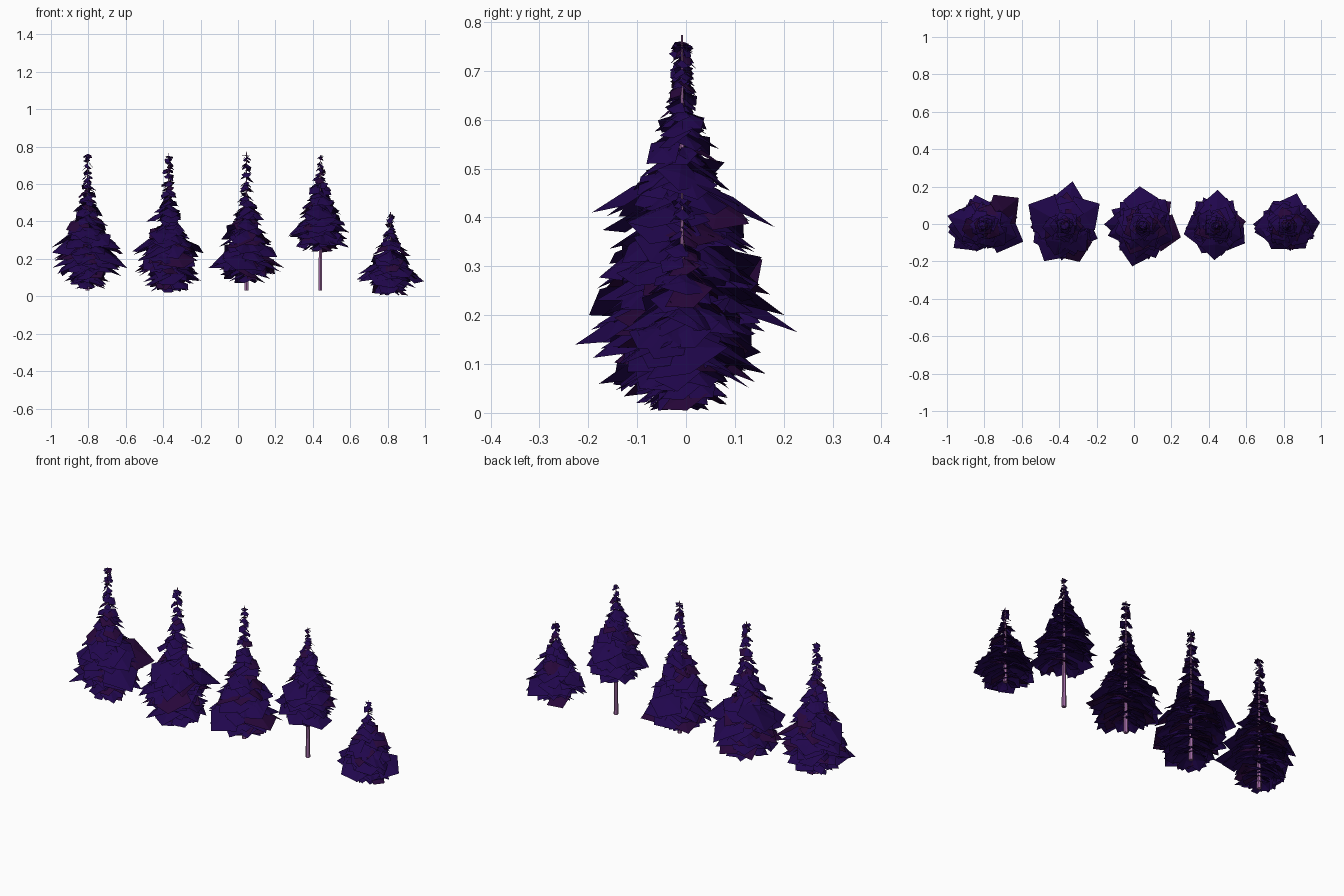
import bpy
import bmesh
import math
import random
from mathutils import Vector

if "Cube" in bpy.data.objects:
    bpy.data.objects.remove(bpy.data.objects["Cube"], do_unlink=True)

random.seed(7)
GOLDEN = math.pi * (3 - math.sqrt(5))


def material(name, rgb):
    mat = bpy.data.materials.new(name)
    mat.use_nodes = True
    colour = (*rgb, 1)
    mat.diffuse_color = colour
    bsdf = mat.node_tree.nodes["Principled BSDF"]
    bsdf.inputs["Base Color"].default_value = colour
    bsdf.inputs["Roughness"].default_value = 0.9
    return mat


VIOLET = material("dark violet needles", (0.0145, 0.002, 0.073))
PLUM = material("dark plum needles", (0.02, 0.002, 0.042))
BARK = material("mauve bark", (0.36, 0.15, 0.38))


def finish(name, bm, mats):
    mesh = bpy.data.meshes.new(name)
    bm.to_mesh(mesh)
    bm.free()
    for mat in mats:
        mesh.materials.append(mat)
    obj = bpy.data.objects.new(name, mesh)
    bpy.context.collection.objects.link(obj)
    return obj


def lookup(profile, z):
    """Interpolate the crown outline (height, fraction of full reach)."""
    for (z0, f0), (z1, f1) in zip(profile, profile[1:]):
        if z <= z1:
            return f0 + (f1 - f0) * max(0, z - z0) / (z1 - z0)
    return profile[-1][1]


def add_branch(bm, centre, angle, reach, tip_z, top):
    """A broad, folded, drooping kite-shaped branch pointing outwards."""
    out = Vector((math.cos(angle), math.sin(angle), 0))
    side = Vector((-out.y, out.x, random.uniform(-0.5, 0.5)))
    width = reach * random.uniform(0.36, 0.48) + 0.008
    rise = reach * random.uniform(0.35, 0.55) + 0.012
    root = centre + Vector((0, 0, min(tip_z + rise, top)))
    tip = centre + out * reach + Vector((0, 0, tip_z))
    ridge = root.lerp(tip, 0.55) + Vector((0, 0, reach * 0.07))
    wing = root.lerp(tip, random.uniform(0.45, 0.68))
    wing.z -= reach * 0.05
    points = [root, wing - side * width, tip, wing + side * width, ridge]
    for p in points:
        p.z = max(0, p.z)
    root_v, right, tip_v, left, mid = [bm.verts.new(p) for p in points]
    plum = random.random() < 0.15
    for tri in ((root_v, right, mid), (mid, right, tip_v),
                (tip_v, left, mid), (mid, left, root_v)):
        bm.faces.new(tri).material_index = int(plum)


def add_crown(name, centre, profile, reaches, limbs):
    """Whorls of branches up to a spire, with a few longer limbs."""
    west, east, south, north = reaches
    bm = bmesh.new()
    z, top, ring = profile[0][0], profile[-1][0], 0
    while z < top:
        fraction = lookup(profile, z)
        count = 3 + round(7 * fraction)
        for i in range(count):
            angle = ring * GOLDEN + math.tau * (i + random.uniform(-0.2, 0.2)) / count
            c, s = math.cos(angle), math.sin(angle)
            rx = east if c > 0 else west
            ry = north if s > 0 else south
            full = 1 / math.hypot(c / rx, s / ry)
            stretch = 1.08 if i % 4 == 0 else random.uniform(0.7, 1)
            tip_z = max(profile[0][0], z + random.uniform(-0.015, 0.015))
            add_branch(bm, centre, angle, full * fraction * stretch, tip_z, top)
        ring += 1
        z += 0.025
    for degrees, reach, tip_z in limbs:
        add_branch(bm, centre, math.radians(degrees), reach, tip_z, top)
    return finish(name, bm, [VIOLET, PLUM])


def add_trunk(name, centre, base, top):
    bm = bmesh.new()
    bmesh.ops.create_cone(bm, cap_ends=True, segments=6, radius1=0.012,
                          radius2=0.002, depth=top - base)
    bmesh.ops.translate(bm, verts=bm.verts,
                        vec=centre + Vector((0, 0, (top + base) / 2)))
    return finish(name, bm, [BARK])


# Crown outlines, from the lowest branch tips up to the spire
bushy = [(0.04, 0.45), (0.08, 0.8), (0.14, 0.95), (0.25, 0.92), (0.35, 0.62),
         (0.45, 0.4), (0.52, 0.28), (0.6, 0.18), (0.76, 0.15)]
ragged = [(0.02, 0.55), (0.08, 0.9), (0.14, 0.9), (0.24, 0.95), (0.3, 0.7),
          (0.37, 0.38), (0.41, 0.48), (0.5, 0.28), (0.6, 0.2), (0.75, 0.13)]
even = [(0.07, 0.5), (0.1, 0.8), (0.15, 0.95), (0.2, 0.87), (0.3, 0.68),
        (0.4, 0.46), (0.5, 0.26), (0.6, 0.18), (0.75, 0.12)]
tall = [(0.24, 0.6), (0.27, 0.9), (0.33, 0.98), (0.41, 0.8), (0.5, 0.53),
        (0.6, 0.3), (0.67, 0.14), (0.75, 0.09)]
short = [(0.005, 0.55), (0.05, 0.9), (0.09, 0.98), (0.13, 0.9), (0.2, 0.66),
         (0.27, 0.4), (0.35, 0.22), (0.44, 0.1)]

# Longer limbs as compass angle, reach and tip height
bushy_limbs = [(38, 0.24, 0.23), (-22, 0.23, 0.15), (165, 0.2, 0.26),
               (217, 0.2, 0.12), (105, 0.17, 0.2)]
ragged_limbs = [(80, 0.24, 0.165), (32, 0.22, 0.23), (150, 0.225, 0.24),
                (240, 0.22, 0.2), (-68, 0.21, 0.15), (-22, 0.19, 0.08),
                (185, 0.12, 0.4)]
even_limbs = [(-17, 0.215, 0.15), (178, 0.205, 0.15), (256, 0.225, 0.14),
              (94, 0.21, 0.2), (40, 0.2, 0.12)]
tall_limbs = [(88, 0.19, 0.38), (267, 0.185, 0.41), (-32, 0.18, 0.26),
              (195, 0.18, 0.32), (130, 0.17, 0.3), (8, 0.16, 0.34)]
short_limbs = [(72, 0.18, 0.08), (5, 0.18, 0.08), (178, 0.18, 0.09),
               (237, 0.15, 0.06), (-50, 0.16, 0.1)]

# Name, x, crown outline, reach west / east / south / north, limbs, trunk top
TREES = [
    ("bushy_tree", -0.805, bushy, (0.19, 0.2, 0.14, 0.15), bushy_limbs, 0.76),
    ("ragged_tree", -0.37, ragged, (0.19, 0.17, 0.19, 0.18), ragged_limbs, 0.765),
    ("even_tree", 0.045, even, (0.19, 0.19, 0.2, 0.18), even_limbs, 0.773),
    ("tall_tree", 0.44, tall, (0.16, 0.15, 0.17, 0.16), tall_limbs, 0.755),
    ("short_tree", 0.815, short, (0.17, 0.16, 0.14, 0.14), short_limbs, 0.45),
]

for name, x, profile, reaches, limbs, top in TREES:
    centre = Vector((x, -0.008, 0))
    add_crown(name + "_crown", centre, profile, reaches, limbs)
    add_trunk(name + "_trunk", centre, 0.03, top)
